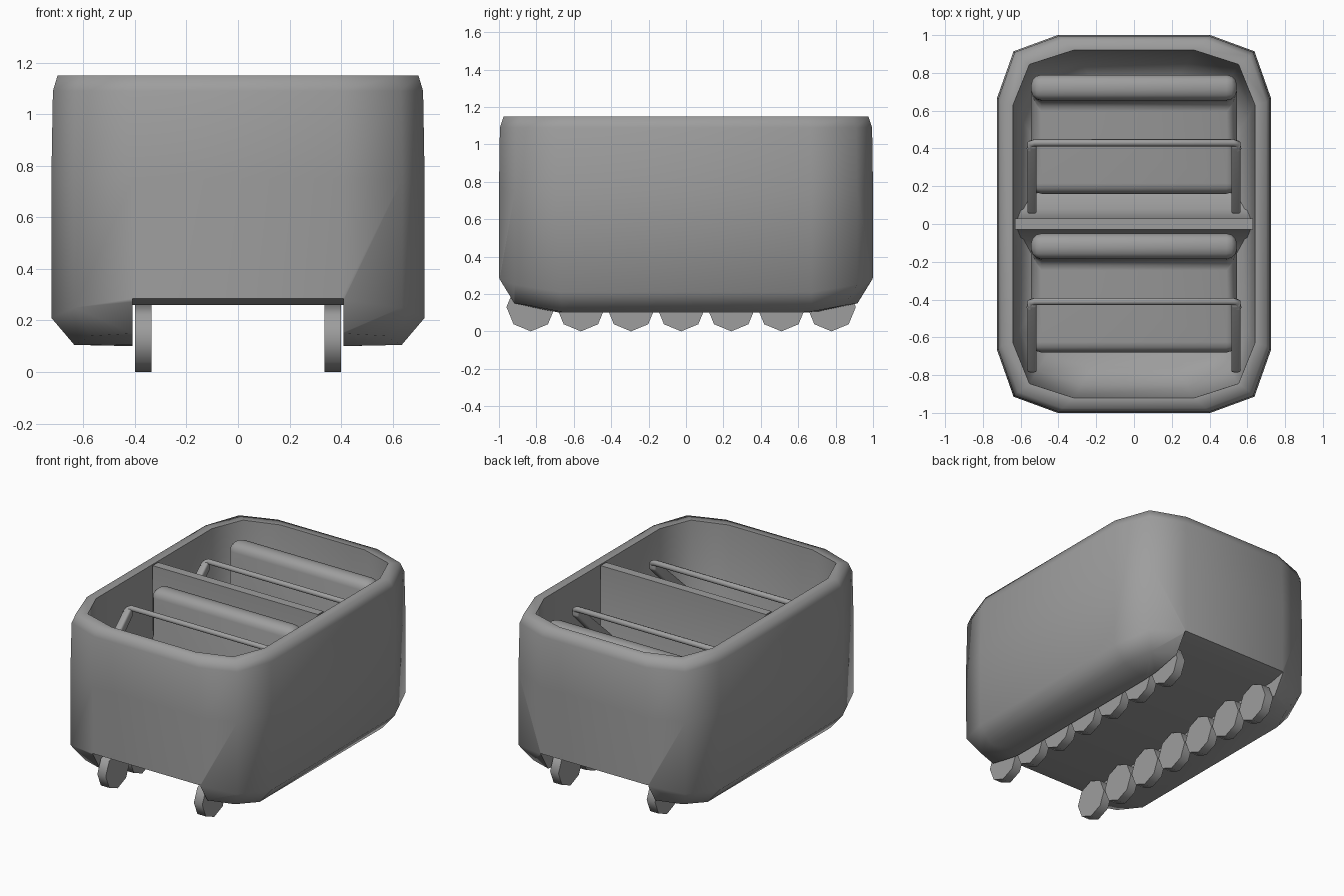
import bpy, bmesh, math

if "Cube" in bpy.data.objects:
    bpy.data.objects.remove(bpy.data.objects["Cube"], do_unlink=True)

grey = bpy.data.materials.new("plain grey")
grey.use_nodes = True
grey.diffuse_color = (0.34, 0.34, 0.34, 1)
grey.node_tree.nodes["Principled BSDF"].inputs["Base Color"].default_value = (0.34, 0.34, 0.34, 1)


def finish(name, bm, angle=None):
    """Turn a bmesh into a named object."""
    bmesh.ops.recalc_face_normals(bm, faces=bm.faces[:])
    mesh = bpy.data.meshes.new(name)
    bm.to_mesh(mesh)
    bm.free()
    obj = bpy.data.objects.new(name, mesh)
    bpy.context.collection.objects.link(obj)
    mesh.materials.append(grey)
    if angle:
        smooth(obj, angle)
    return obj


def smooth(obj, angle):
    bpy.ops.object.select_all(action="DESELECT")
    obj.select_set(True)
    bpy.context.view_layer.objects.active = obj
    bpy.ops.object.shade_smooth_by_angle(angle=math.radians(angle))


def prism(name, outline, left, right, bevel=0, angle=None):
    """Side profile in y and z, extruded across x with optional rounding."""
    bm = bmesh.new()
    face = bm.faces.new([bm.verts.new((left, y, z)) for y, z in outline])
    grown = bmesh.ops.extrude_face_region(bm, geom=[face])
    for v in grown["geom"]:
        if isinstance(v, bmesh.types.BMVert):
            v.co.x = right
    # keep the starting cap so the solid is closed
    if not face.is_valid:
        bmesh.ops.holes_fill(bm, edges=bm.edges[:])
    bmesh.ops.recalc_face_normals(bm, faces=bm.faces[:])
    if bevel:
        bmesh.ops.bevel(bm, geom=bm.edges[:], offset=bevel, segments=3, profile=0.5, affect="EDGES")
    return finish(name, bm, angle)


def ring(bm, end, corner, side):
    """Twelve-sided ring mirrored from three points of one quarter."""
    quarter = [side, corner, end]
    points = quarter + [(-x, y, z) for x, y, z in reversed(quarter)]
    points += [(-x, -y, z) for x, y, z in points]
    return [bm.verts.new(p) for p in points]


def level(z, x, y, cx, cy):
    """Ring at one height: half width, half length and corner cuts."""
    return (x - cx, y, z), (x - cx * 0.27, y - cy * 0.26, z), (x, y - cy, z)


# Hollow tub: outer skin from the underside up, then down the inside
bm = bmesh.new()
sections = [
    ((0.30, 0.70, 0.10), (0.38, 0.68, 0.10), (0.40, 0.60, 0.10)),
    ((0.40, 0.92, 0.15), (0.57, 0.85, 0.14), (0.635, 0.67, 0.105)),
    ((0.40, 1.00, 0.28), (0.635, 0.915, 0.25), (0.724, 0.67, 0.21)),
    level(0.75, 0.724, 1.00, 0.32, 0.33),
    level(1.09, 0.718, 0.995, 0.32, 0.33),
    level(1.15, 0.70, 0.975, 0.32, 0.33),
    level(1.15, 0.64, 0.92, 0.32, 0.29),
    level(0.55, 0.625, 0.90, 0.32, 0.29),
    level(0.40, 0.60, 0.85, 0.32, 0.29),
    level(0.32, 0.54, 0.76, 0.32, 0.29),
]
rings = [ring(bm, *s) for s in sections]
for a, b in zip(rings, rings[1:]):
    for i in range(12):
        j = (i + 1) % 12
        bm.faces.new((a[i], a[j], b[j], b[i]))
bm.faces.new(rings[0])
bm.faces.new(rings[-1])
tub = finish("tub", bm)

# Track channel cut along the underside, flaring up slightly at both ends
flare = [(-1.2, -0.1), (1.2, -0.1), (1.2, 0.327), (0.88, 0.26), (-0.88, 0.26), (-1.2, 0.327)]
cutter = prism("channel_cutter", flare, -0.41, 0.41)
cutter.hide_render = True
cut = tub.modifiers.new("channel", "BOOLEAN")
cut.operation = "DIFFERENCE"
cut.solver = "EXACT"
cut.object = cutter
bpy.context.view_layer.objects.active = tub
bpy.ops.object.modifier_apply(modifier=cut.name)
bpy.data.objects.remove(cutter, do_unlink=True)
smooth(tub, 75)

# Divider with a foot that curves into the floor
half = [(0.03, 1.15), (0.03, 0.5), (0.08, 0.38), (0.17, 0.315)]
prism("divider", half + [(-y, z) for y, z in reversed(half)], -0.63, 0.63, angle=50)


def tube(name, points, radius):
    curve = bpy.data.curves.new(name, "CURVE")
    curve.dimensions = "3D"
    curve.bevel_depth = radius
    curve.bevel_resolution = 2
    curve.use_fill_caps = True
    spline = curve.splines.new("POLY")
    spline.points.add(len(points) - 1)
    for p, co in zip(spline.points, points):
        p.co = (*co, 1)
    obj = bpy.data.objects.new(name, curve)
    bpy.context.collection.objects.link(obj)
    curve.materials.append(grey)


def seat(name, y):
    """L-shaped bench with rounded edges; y is the rear of the backrest."""
    outline = [(0, 0.3), (0, 1.07), (-0.135, 1.07), (-0.14, 0.64), (-0.63, 0.64), (-0.63, 0.3)]
    prism(name, [(y + p, z) for p, z in outline], -0.545, 0.545, 0.055, 50)


def lap_bar(name, y):
    """Cross bar with two flat arms sloping down to the front."""
    tube(name, [(-0.55, y - 0.03, 1.0), (-0.545, y, 1.02), (-0.525, y + 0.005, 1.03),
                (0.525, y + 0.005, 1.03), (0.545, y, 1.02), (0.55, y - 0.03, 1.0)], 0.019)
    outline = [(0.015, 1.03), (-0.02, 1.03), (-0.37, 0.71), (-0.37, 0.65), (-0.32, 0.65), (0.015, 0.98)]
    for side, s in (("left", 1), ("right", -1)):
        prism(f"{name}_{side}_arm", [(y + p, z) for p, z in outline],
              s * 0.54 - 0.025, s * 0.54 + 0.025, 0.012, 50)


# Two rows of seating
for label, back, bar in (("front", -0.05, -0.415), ("rear", 0.79, 0.425)):
    seat(f"{label}_seat", back)
    lap_bar(f"{label}_lap_bar", bar)

# Seven eight-sided wheels down each side of the channel
for side, s in (("left", 1), ("right", -1)):
    for n in range(7):
        spokes = [math.radians(45 * k) for k in range(8)]
        rim = [(-0.83 + n * 0.268 + 0.13 * math.cos(a), 0.13 + 0.13 * math.sin(a)) for a in spokes]
        prism(f"{side}_wheel_{n + 1}", rim, s * 0.368 - 0.032, s * 0.368 + 0.032, angle=50)
